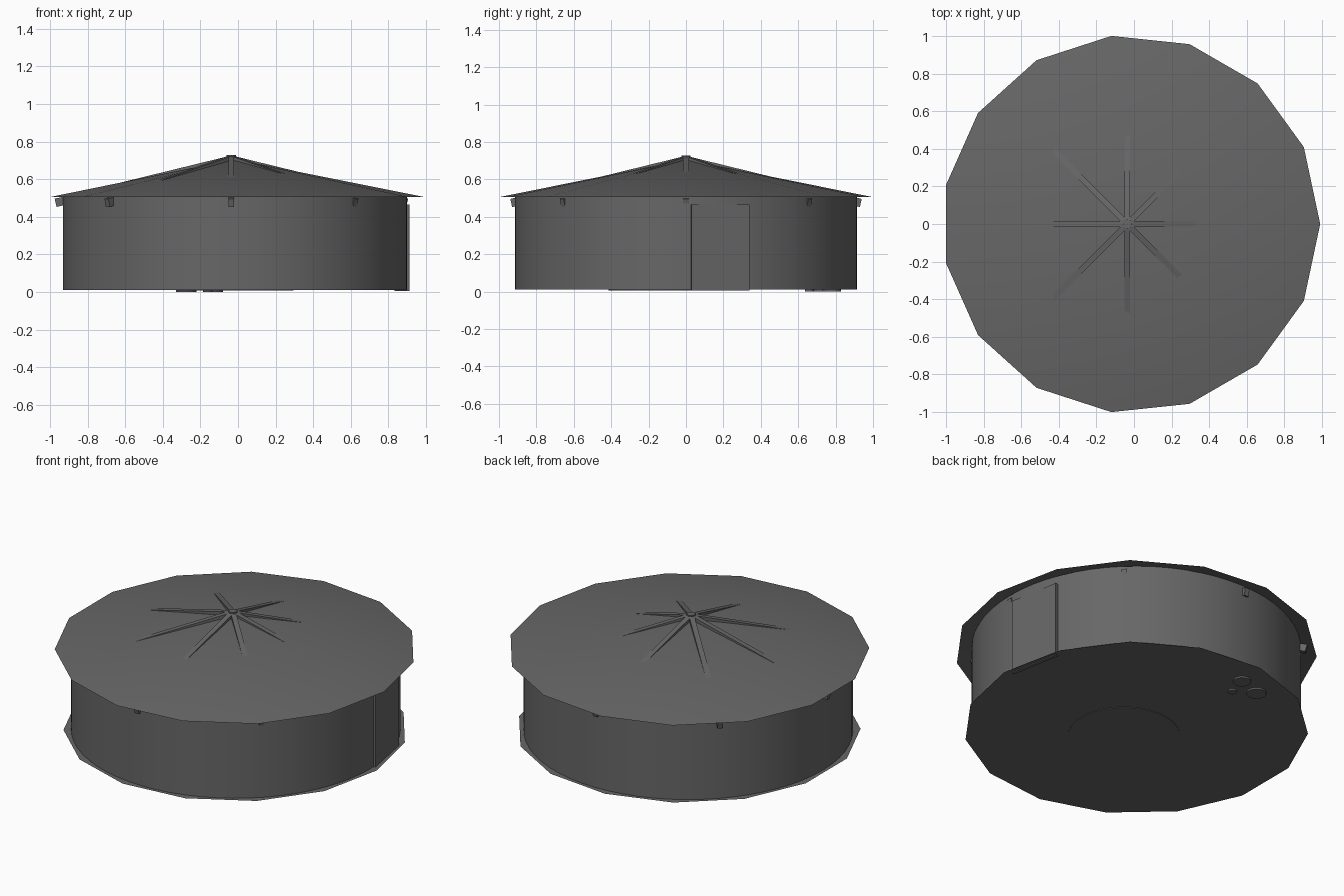
import bpy, bmesh
from math import sin, cos, pi, atan, radians
from mathutils import Matrix, Vector

cube = bpy.data.objects.get("Cube")
if cube:
    bpy.data.objects.remove(cube)

# One shared colour
grey = bpy.data.materials.new("dark_grey")
grey.use_nodes = True
COLOUR = (0.135, 0.135, 0.135, 1)
grey.diffuse_color = COLOUR
grey.node_tree.nodes["Principled BSDF"].inputs["Base Color"].default_value = COLOUR

CX = -0.0155      # centre of roof, wall and floor
HUB_X = -0.035    # centre of the rafters


def finish(name, bm, smooth=False):
    bmesh.ops.recalc_face_normals(bm, faces=bm.faces[:])
    mesh = bpy.data.meshes.new(name)
    bm.to_mesh(mesh)
    bm.free()
    mesh.materials.append(grey)
    for p in mesh.polygons:
        p.use_smooth = smooth
    obj = bpy.data.objects.new(name, mesh)
    bpy.context.collection.objects.link(obj)
    return obj


def ring(bm, x, y, z, r, n):
    return [bm.verts.new((x + r * cos(2 * pi * i / n), y + r * sin(2 * pi * i / n), z))
            for i in range(n)]


def bridge(bm, a, b):
    for i in range(len(a)):
        j = (i + 1) % len(a)
        bm.faces.new((a[i], a[j], b[j], b[i]))


def disc(name, x, y, r, z0, z1, n):
    bm = bmesh.new()
    low, high = ring(bm, x, y, z0, r, n), ring(bm, x, y, z1, r, n)
    bridge(bm, low, high)
    bm.faces.new(low)
    bm.faces.new(high)
    return finish(name, bm)


def box(name, size, matrix):
    bm = bmesh.new()
    bmesh.ops.create_cube(bm, size=1)
    bmesh.ops.scale(bm, vec=size, verts=bm.verts[:])
    bmesh.ops.transform(bm, matrix=matrix, verts=bm.verts[:])
    return finish(name, bm)


# Fifteen-sided floor sheet
bm = bmesh.new()
bm.faces.new(ring(bm, CX, 0, 0.01, 0.957, 15))
finish("floor", bm)

# Round wall
bm = bmesh.new()
bridge(bm, ring(bm, CX, 0, 0.01, 0.915, 64), ring(bm, CX, 0, 0.518, 0.915, 64))
finish("wall", bm, True)

# Shallow conical roof sheet
bm = bmesh.new()
eave = ring(bm, CX, 0, 0.505, 1.0055, 15)
apex = bm.verts.new((CX, 0, 0.706))
for i in range(15):
    bm.faces.new((eave[i], eave[(i + 1) % 15], apex))
finish("roof", bm, True)

# Eight rafters, breaking through the roof near the top
tilt = atan(0.245)
length = 0.94 / cos(tilt)
depth = 0.045
for k in range(8):
    turn = Matrix.Rotation(radians(45 * k), 4, 'Z') @ Matrix.Rotation(tilt, 4, 'Y')
    place = Matrix.Translation((HUB_X, 0, 0.726))
    shift = Matrix.Translation((length / 2, 0, -depth / 2))
    box(f"rafter_{k + 1}", (length, 0.03, depth), place @ turn @ shift)
disc("rafter_hub", HUB_X, 0, 0.025, 0.66, 0.728, 8)

# Flat door panel set against the wall
start, end = Vector((0.911, 0.03, 0)), Vector((0.853, 0.34, 0))
along = (end - start).normalized()
outward = Vector((along.y, -along.x, 0))
mid = (start + end) / 2 - outward * 0.01
frame = Matrix((along, outward, (0, 0, 1))).transposed().to_4x4()
box("door", ((end - start).length, 0.02, 0.46),
    Matrix.Translation((mid.x, mid.y, 0.235)) @ frame)

# Round feet of the furnishings, just showing under the floor
disc("hearth", -0.015, -0.105, 0.31, 0.007, 0.02, 32)
for i, (x, y, r) in enumerate([(-0.13, 0.78, 0.05), (-0.275, 0.73, 0.055), (-0.16, 0.66, 0.025)]):
    disc(f"pot_{i + 1}", x, y, r, 0, 0.08, 20)
